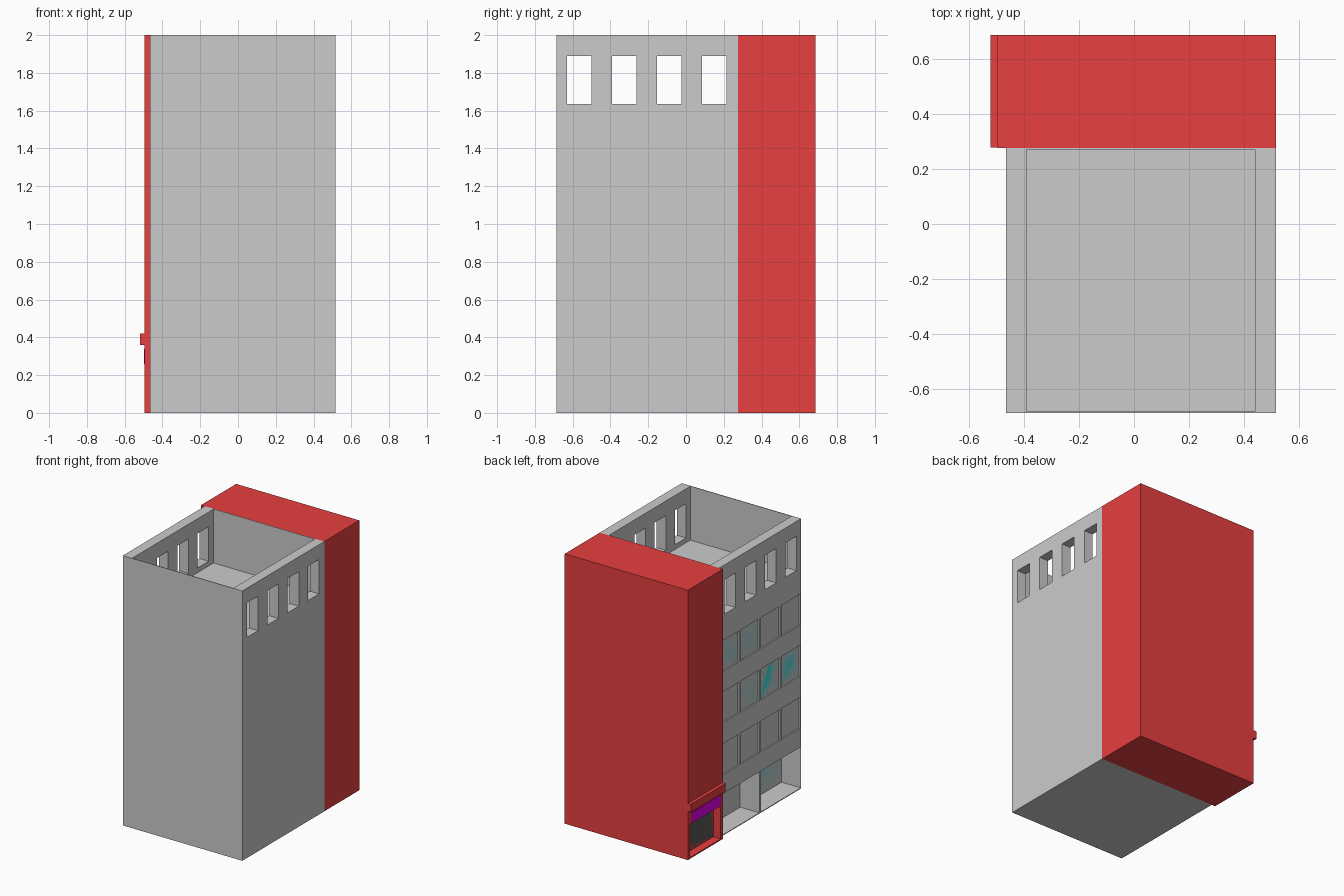
import bpy, bmesh

if "Cube" in bpy.data.objects:
    bpy.data.objects.remove(bpy.data.objects["Cube"])


def material(name, rgb):
    m = bpy.data.materials.new(name)
    m.diffuse_color = (*rgb, 1)
    m.use_nodes = True
    m.node_tree.nodes["Principled BSDF"].inputs["Base Color"].default_value = m.diffuse_color
    return m


RED = material("red_paint", (0.8, 0.05, 0.05))
TEAL = material("teal_glass", (0.03, 0.8, 0.8))
PURPLE = material("purple_panel", (0.75, 0.0, 0.8))
BLACK = material("dark_door", (0.1, 0.1, 0.1))


def boxes(name, extents, mat=None):
    """One object from boxes given as (x0, x1, y0, y1, z0, z1)."""
    bm = bmesh.new()
    for x0, x1, y0, y1, z0, z1 in extents:
        for v in bmesh.ops.create_cube(bm, size=1)["verts"]:
            v.co = (x1 if v.co.x > 0 else x0,
                    y1 if v.co.y > 0 else y0,
                    z1 if v.co.z > 0 else z0)
    me = bpy.data.meshes.new(name)
    bm.to_mesh(me)
    bm.free()
    ob = bpy.data.objects.new(name, me)
    bpy.context.collection.objects.link(ob)
    if mat:
        me.materials.append(mat)
    return ob


def cut(target, extents):
    """Subtract boxes from the target, then discard the cutter."""
    cutter = boxes("cutter", extents)
    cutter.hide_render = True
    mod = target.modifiers.new("cut", "BOOLEAN")
    mod.operation = "DIFFERENCE"
    mod.solver = "EXACT"
    mod.object = cutter
    bpy.context.view_layer.objects.active = target
    bpy.ops.object.modifier_apply(modifier=mod.name)
    bpy.data.objects.remove(cutter)


WEST, EAST = -0.465, 0.515
SOUTH, NORTH, SPLIT = -0.685, 0.685, 0.275

# Grey building with a sunken roof terrace
body = boxes("grey_building", [(WEST, EAST, SOUTH, SPLIT, 0, 2)])
cut(body, [(-0.39, 0.44, -0.68, 0.271, 1.6, 2.1)])

# Four openings through both parapet walls
cut(body, [(-0.6, 0.6, y, y + 0.13, 1.635, 1.89)
           for y in (-0.63 + 0.238 * i for i in range(4))])

# Three rows of four shallow windows on the west face
windows = [(-0.675 + 0.24 * i, -0.455 + 0.24 * i, z, z + 0.23)
           for z in (0.45, 0.835, 1.215) for i in range(4)]
cut(body, [(-0.6, WEST + 0.01, *w) for w in windows])
boxes("window_panes", [(WEST + 0.01, WEST + 0.02, *w) for w in windows], TEAL)

# Two deep ground floor bays with glazed backs
bays = [(-0.68, -0.215, 0.006, 0.31), (-0.195, 0.27, 0.006, 0.31)]
cut(body, [(-0.6, WEST + 0.157, *b) for b in bays])
boxes("shop_glazing", [(WEST + 0.157, WEST + 0.167, *b) for b in bays], TEAL)

# Red tower with a recessed entrance
RED_WEST = -0.495
tower = boxes("red_tower", [(RED_WEST, EAST, SPLIT, NORTH, 0, 2)], RED)
cut(tower, [(-0.6, RED_WEST + 0.06, 0.30, 0.66, 0.01, 0.255)])
boxes("entrance_door",
      [(RED_WEST + 0.06, RED_WEST + 0.07, 0.30, 0.66, 0.01, 0.255)], BLACK)
boxes("entrance_panel",
      [(RED_WEST - 0.002, RED_WEST + 0.01, 0.30, 0.645, 0.258, 0.338)], PURPLE)
boxes("entrance_canopy",
      [(-0.52, RED_WEST + 0.01, 0.278, NORTH, 0.36, 0.42)], RED)
